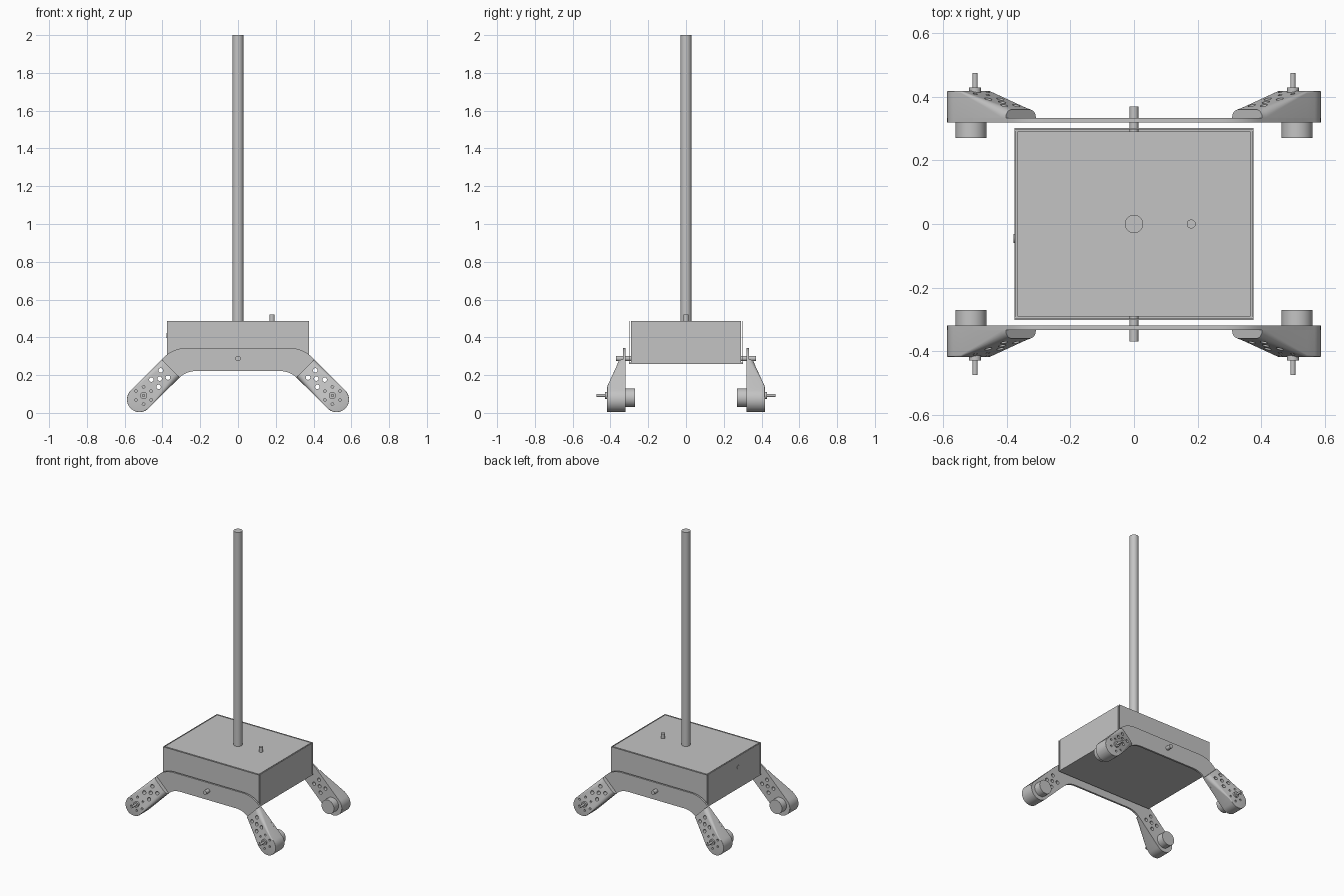
import bpy, bmesh, math
from mathutils import Vector, Matrix

if "Cube" in bpy.data.objects:
    bpy.data.objects.remove(bpy.data.objects["Cube"], do_unlink=True)

grey = bpy.data.materials.new("plain_grey")
grey.use_nodes = True
COLOUR = (0.55, 0.55, 0.55, 1)
grey.diffuse_color = COLOUR
grey.node_tree.nodes["Principled BSDF"].inputs["Base Color"].default_value = COLOUR

PLATE_IN, PLATE_OUT = 0.32, 0.333   # leg plate thickness range in y
R = 0.067                           # leg half width
TIP = 0.318                         # distance along the leg to its rounded end


def finish(name, bm):
    bmesh.ops.recalc_face_normals(bm, faces=bm.faces)
    me = bpy.data.meshes.new(name)
    bm.to_mesh(me)
    bm.free()
    ob = bpy.data.objects.new(name, me)
    bpy.context.collection.objects.link(ob)
    me.materials.append(grey)
    return ob


def smooth(ob):
    bpy.ops.object.select_all(action='DESELECT')
    ob.select_set(True)
    bpy.context.view_layer.objects.active = ob
    bpy.ops.object.shade_smooth_by_angle(angle=math.radians(30))


def box(name, low, high):
    bm = bmesh.new()
    low, high = Vector(low), Vector(high)
    size = high - low
    m = Matrix.Translation((low + high) / 2) @ Matrix.Diagonal((*size, 1))
    bmesh.ops.create_cube(bm, size=1, matrix=m)
    return finish(name, bm)


def add_rod(bm, a, b, r, sides=32):
    a, b = Vector(a), Vector(b)
    m = Matrix.Translation((a + b) / 2) @ (b - a).to_track_quat('Z', 'Y').to_matrix().to_4x4()
    bmesh.ops.create_cone(bm, cap_ends=True, segments=sides, radius1=r, radius2=r,
                          depth=(b - a).length, matrix=m)


def rod(name, a, b, r):
    bm = bmesh.new()
    add_rod(bm, a, b, r)
    ob = finish(name, bm)
    smooth(ob)
    return ob


def leg_point(t, w):
    # leg coordinates (along, across) to x and z
    k = math.sqrt(0.5)
    return 0.296 + (t + w) * k, 0.296 + (w - t) * k


def bend(a, corner, b, n=8):
    a, corner, b = Vector(a), Vector(corner), Vector(b)
    return [a.lerp(corner, i / n).lerp(corner.lerp(b, i / n), i / n) for i in range(n + 1)]


def leg_plate(name, sy):
    # bar with two sloping legs, outlined on one side and mirrored
    half = bend((0.27, 0.344), (0.343, 0.344), (0.394, 0.293))
    for i in range(17):
        a = math.pi / 2 - math.pi * i / 16
        half.append(Vector(leg_point(TIP + R * math.cos(a), R * math.sin(a))))
    half += bend((0.313, 0.184), (0.275, 0.222), (0.215, 0.222))
    outline = half + [Vector((-p.x, p.y)) for p in reversed(half)]
    bm = bmesh.new()
    face = bm.faces.new([bm.verts.new((p.x, sy * PLATE_IN, p.y)) for p in outline])
    ext = bmesh.ops.extrude_face_region(bm, geom=[face])
    verts = [v for v in ext["geom"] if isinstance(v, bmesh.types.BMVert)]
    bmesh.ops.translate(bm, verts=verts, vec=(0, sy * (PLATE_OUT - PLATE_IN), 0))
    return finish(name, bm)


def leg_cover(name, sx, sy):
    # loft of arched sections: (along, half width, depth, corner radius)
    stations = [(0.085, R, 0.027, 0.026), (0.105, R, 0.033, 0.03),
                (0.285, R, 0.085, 0.006), (TIP, R, 0.085, 0.004)]
    for i in range(1, 13):
        a = math.radians(89) * i / 12
        stations.append((TIP + R * math.sin(a), R * math.cos(a), 0.085, 0.004 * math.cos(a)))
    bm = bmesh.new()
    rings = []
    for t, h, d, r in stations:
        section = [(-h, 0)]
        for side, first in ((-1, math.pi), (1, math.pi / 2)):
            for i in range(7):
                a = first - math.pi / 2 * i / 6
                section.append((side * (h - r) + r * math.cos(a), d - r + r * math.sin(a)))
        section.append((h, 0))
        ring = []
        for w, y in section:
            x, z = leg_point(t, w)
            ring.append(bm.verts.new((sx * x, sy * (PLATE_OUT + y), z)))
        rings.append(ring)
    for a, b in zip(rings, rings[1:]):
        for i in range(len(a)):
            j = (i + 1) % len(a)
            bm.faces.new((a[i], a[j], b[j], b[i]))
    bm.faces.new(rings[0])
    bm.faces.new(rings[-1])
    return finish(name, bm)


AXLE = (0.5, 0.092)


def drill(ob, sides, sy):
    # lightening holes through the leg and blind screw holes round the axle
    bm = bmesh.new()
    for sx in sides:
        for t, w in ((0.13, 0.03), (0.13, -0.024), (0.165, 0.003), (0.2, 0.03), (0.2, -0.024)):
            x, z = leg_point(t, w)
            add_rod(bm, (sx * x, sy * 0.3, z), (sx * x, sy * 0.45, z), 0.012, 20)
        for i in range(6):
            a = math.tau * (i + 0.5) / 6
            x, z = AXLE[0] + 0.046 * math.cos(a), AXLE[1] + 0.046 * math.sin(a)
            add_rod(bm, (sx * x, sy * 0.395, z), (sx * x, sy * 0.45, z), 0.007, 16)
    cutter = finish("hole_cutter", bm)
    cutter.hide_render = True
    mod = ob.modifiers.new("holes", 'BOOLEAN')
    mod.operation = 'DIFFERENCE'
    mod.solver = 'EXACT'
    mod.object = cutter
    bpy.context.view_layer.objects.active = ob
    bpy.ops.object.modifier_apply(modifier=mod.name)
    bpy.data.objects.remove(cutter, do_unlink=True)
    smooth(ob)


# Base case: core, floor and thin outer panels with a narrow gap
box("case_core", (-0.367, -0.291, 0.268), (0.367, 0.291, 0.487))
box("case_floor", (-0.376, -0.302, 0.26), (0.376, 0.302, 0.268))
for s, name in ((-1, "front"), (1, "back")):
    y = sorted((s * 0.298, s * 0.302))
    box(name + "_panel", (-0.376, y[0], 0.268), (0.376, y[1], 0.487))
for s, name in ((-1, "right"), (1, "left")):
    x = sorted((s * 0.372, s * 0.376))
    box(name + "_panel", (x[0], -0.291, 0.268), (x[1], 0.291, 0.487))

# Mast, top knob and side button
rod("mast", (0, 0, 0.48), (0, 0, 2), 0.029)
rod("top_knob", (0.18, 0, 0.48), (0.18, 0, 0.52), 0.014)
rod("side_button", (-0.374, -0.045, 0.41), (-0.379, -0.045, 0.41), 0.014)

# Leg assemblies at front and back
for sy, end in ((-1, "front"), (1, "back")):
    drill(leg_plate(end + "_leg_plate", sy), (-1, 1), sy)
    rod(end + "_pivot_pin", (0, sy * 0.29, 0.288), (0, sy * 0.37, 0.288), 0.014)
    for sx, side in ((-1, "right"), (1, "left")):
        tag = end + "_" + side
        drill(leg_cover(tag + "_leg_cover", sx, sy), (sx,), sy)
        ax, az = sx * AXLE[0], AXLE[1]
        rod(tag + "_motor", (sx * 0.513, sy * 0.27, 0.08), (sx * 0.513, sy * 0.325, 0.08), 0.049)
        rod(tag + "_axle_boss", (ax, sy * 0.41, az), (ax, sy * 0.429, az), 0.019)
        rod(tag + "_axle", (ax, sy * 0.41, az), (ax, sy * 0.475, az), 0.008)
